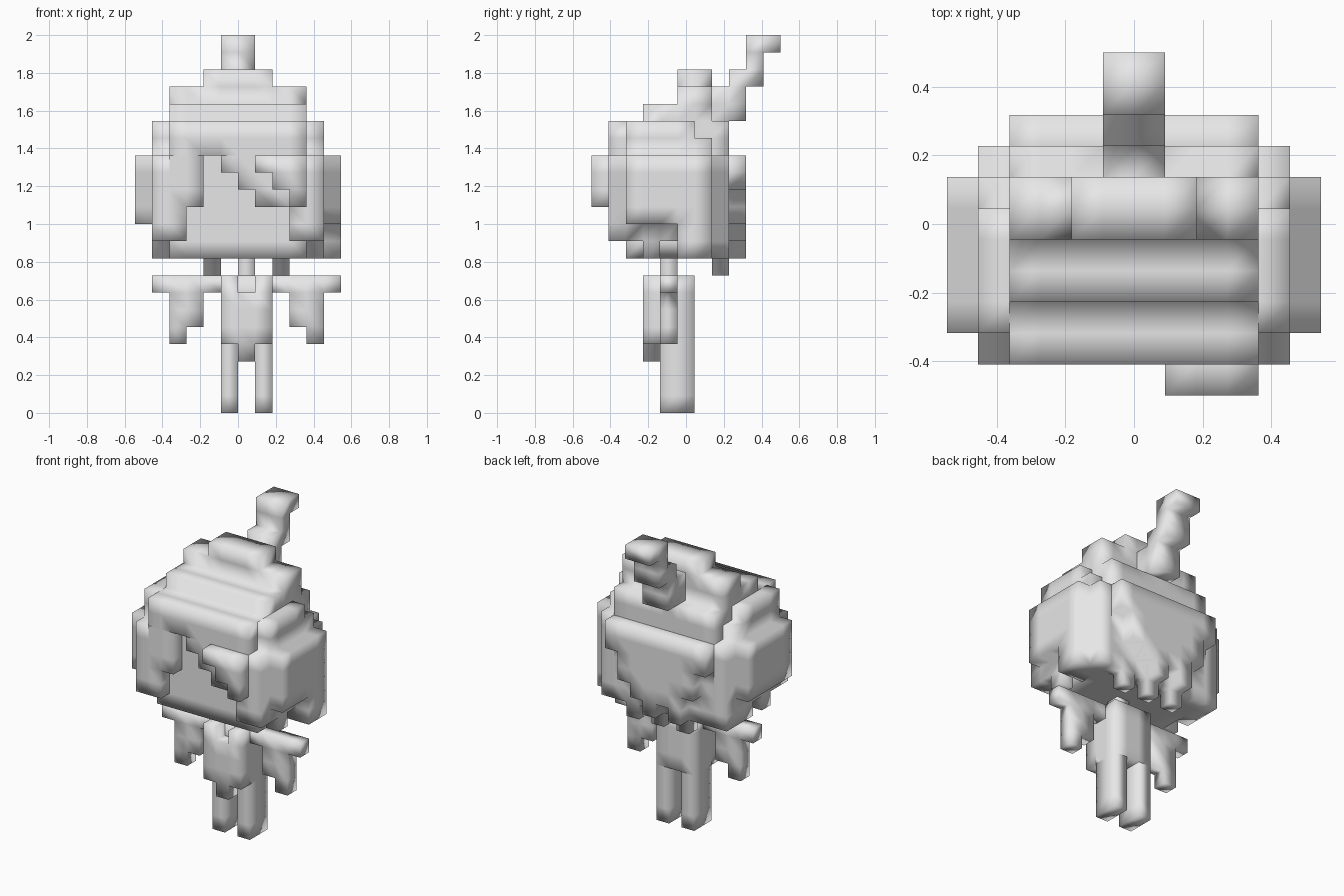
import bpy, bmesh
from mathutils import Vector

if "Cube" in bpy.data.objects:
    bpy.data.objects.remove(bpy.data.objects["Cube"])

U = 2 / 22  # edge length of one cube

grey = bpy.data.materials.new("plain grey")
grey.diffuse_color = (0.8, 0.8, 0.8, 1)
grey.use_nodes = True
grey.node_tree.nodes["Principled BSDF"].inputs["Base Color"].default_value = grey.diffuse_color

parts = {}      # part name -> set of cubes
filled = set()  # every cube used so far


def box(part, x0, x1, y0, y1, z0, z1):
    """Fill a range of cubes; earlier parts keep their cubes."""
    cells = {(x, y, z) for x in range(x0, x1) for y in range(y0, y1) for z in range(z0, z1)}
    parts.setdefault(part, set()).update(cells - filled)
    filled.update(cells)


def both(part, x0, x1, *rest):
    box(part, x0, x1, *rest)
    box(part, -x1, -x0, *rest)


# face block
box("face", -4, 4, 2, 7, 9, 15)

# hair crown, stepping up to the top
box("hair_top", -4, 4, 1, 8, 15, 17)
box("hair_top", -4, 4, 3, 7, 17, 18)
box("hair_top", -4, 4, 5, 7, 18, 19)
box("hair_top", -2, 2, 5, 7, 19, 20)

# curled tuft of hair
for y0, y1, z0, z1 in ((7, 8, 17, 19), (8, 9, 17, 20), (9, 10, 19, 22), (10, 11, 21, 22)):
    box("hair_tuft", -1, 1, y0, y1, z0, z1)

# side hair, with a ragged lower edge
both("side_hair", 4, 5, 2, 6, 15, 17)
both("side_hair", 4, 5, 6, 7, 15, 16)
for y0, y1, z0 in ((1, 3, 10), (3, 4, 9), (4, 5, 10), (5, 8, 9)):
    both("side_hair", 4, 5, y0, y1, z0, 15)
both("side_hair", 5, 6, 2, 7, 11, 15)
box("side_hair", 5, 6, 5, 7, 9, 11)

# fringe: lower edge of each column from left to right
for x, z0 in zip(range(-4, 4), (10, 12, 15, 14, 13, 12, 12, 10)):
    box("fringe", x, x + 1, 1, 2, z0, 15)
for x, z0 in ((1, 14), (2, 13), (3, 12)):
    box("fringe_sweep", x, x + 1, 0, 1, z0, 15)

# back hair, with hanging tips
box("back_hair", -4, 4, 7, 8, 9, 15)
for x in (-2, 0, 2):
    box("back_hair", x, x + 1, 7, 8, 8, 9)
for x, z0 in zip(range(-4, 4), (13, 11, 9, 10, 9, 10, 11, 13)):
    box("back_hair", x, x + 1, 8, 9, z0, 15)

# body, neck and the front cloth with its tail
box("neck", 0, 1, 4, 5, 8, 9)
box("body", -1, 2, 4, 6, 4, 8)
box("front_cloth", -1, 2, 3, 4, 4, 7)
for x in (-1, 1):
    box("front_cloth", x, x + 1, 3, 4, 7, 8)
box("front_cloth", 0, 1, 3, 4, 3, 4)

# legs
for x in (-1, 1):
    box("legs", x, x + 1, 4, 6, 0, 4)

# arms with hanging sleeves
box("left_arm", -5, -1, 4, 5, 7, 8)
box("left_arm", -4, -3, 4, 5, 4, 7)
box("left_arm", -3, -2, 4, 5, 5, 7)
box("right_arm", 2, 6, 4, 5, 7, 8)
box("right_arm", 4, 5, 4, 5, 4, 7)
box("right_arm", 3, 4, 4, 5, 5, 7)


def build(name, cells):
    """Make the outer skin of a set of cubes with shared corners."""
    bm = bmesh.new()
    corners = {}

    def corner(p):
        if p not in corners:
            corners[p] = bm.verts.new((p[0] * U, (p[1] - 5.5) * U, p[2] * U))
        return corners[p]

    for cell in sorted(cells):
        for axis in range(3):
            for side in (0, 1):
                near = list(cell)
                near[axis] += 2 * side - 1
                if tuple(near) in filled:
                    continue
                b, c = (axis + 1) % 3, (axis + 2) % 3
                ring = []
                for i, j in ((0, 0), (1, 0), (1, 1), (0, 1)):
                    p = list(cell)
                    p[axis] += side
                    p[b] += i
                    p[c] += j
                    ring.append(corner(tuple(p)))
                face = bm.faces.new(ring if side else ring[::-1])
                face.smooth = True
    mesh = bpy.data.meshes.new(name)
    bm.to_mesh(mesh)
    bm.free()
    mesh.materials.append(grey)
    bpy.context.collection.objects.link(bpy.data.objects.new(name, mesh))


for part_name, part_cells in parts.items():
    build(part_name, part_cells)
